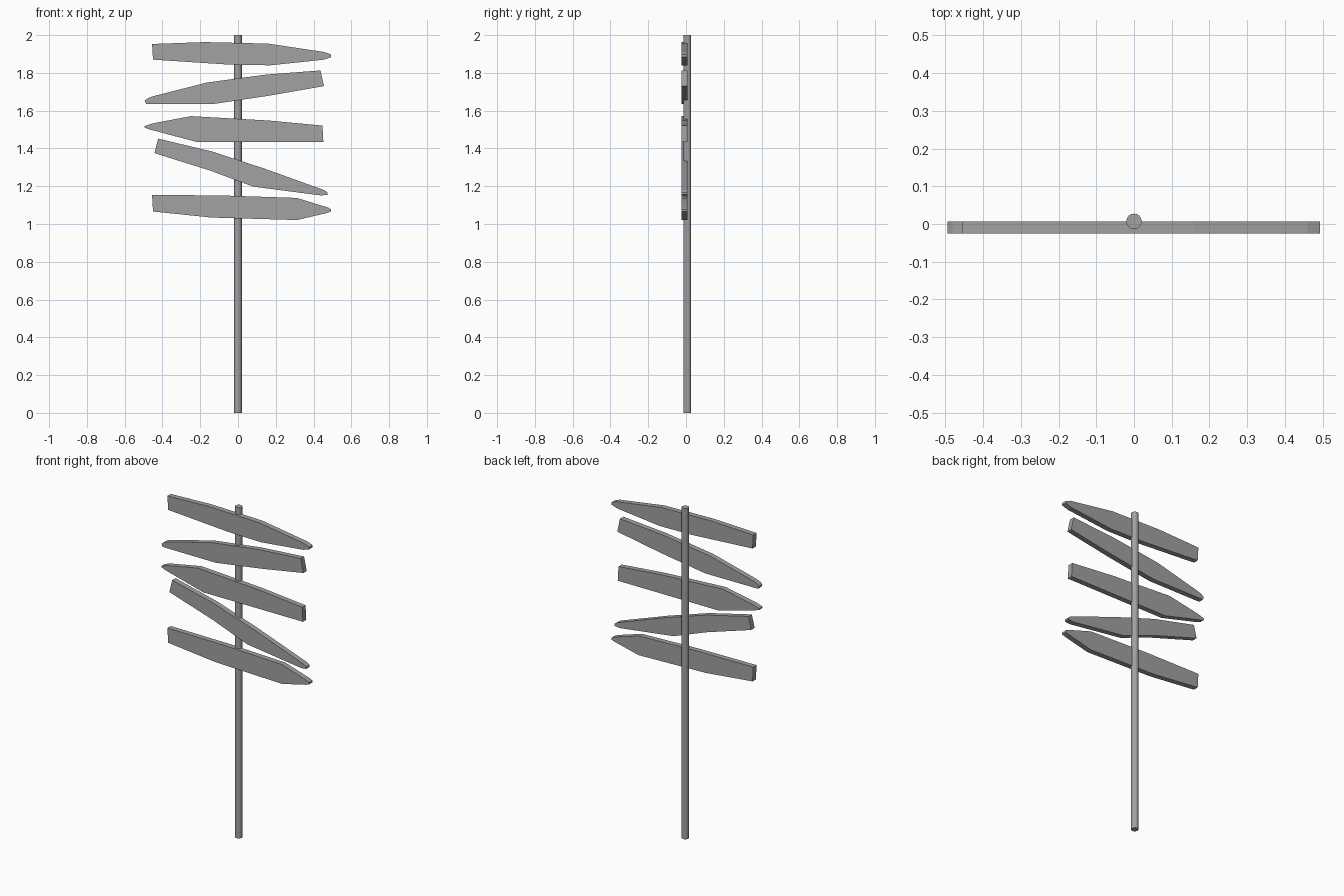
import bpy
import bmesh

cube = bpy.data.objects.get("Cube")
if cube:
    bpy.data.objects.remove(cube, do_unlink=True)

# One plain grey for the whole signpost
GREY = (0.36, 0.36, 0.36, 1.0)
grey = bpy.data.materials.new("weathered_grey")
grey.use_nodes = True
grey.diffuse_color = GREY
grey.node_tree.nodes["Principled BSDF"].inputs["Base Color"].default_value = GREY

BOARD_FRONT = -0.025
BOARD_THICKNESS = 0.032


def add_board(name, upper_edge, lower_edge):
    """Extrude a pointed plank; both edges run from the blunt end to the tip."""
    outline = upper_edge + lower_edge[::-1]
    bm = bmesh.new()
    front = bm.faces.new([bm.verts.new((x, BOARD_FRONT, z)) for x, z in outline])
    extruded = bmesh.ops.extrude_face_region(bm, geom=[front], use_keep_orig=True)
    back_verts = [g for g in extruded["geom"] if isinstance(g, bmesh.types.BMVert)]
    bmesh.ops.translate(bm, verts=back_verts, vec=(0, BOARD_THICKNESS, 0))
    bmesh.ops.recalc_face_normals(bm, faces=bm.faces)
    mesh = bpy.data.meshes.new(name)
    bm.to_mesh(mesh)
    bm.free()
    mesh.materials.append(grey)
    board = bpy.data.objects.new(name, mesh)
    bpy.context.collection.objects.link(board)
    return board


# Round post
bpy.ops.mesh.primitive_cylinder_add(
    vertices=16, radius=0.0205, depth=2, location=(0, 0.007, 1))
post = bpy.context.object
post.name = "post"
post.data.materials.append(grey)
bpy.ops.object.shade_smooth_by_angle()

# Direction boards, from the top of the post downwards
add_board(
    "top_board",
    upper_edge=[(-.455, 1.953), (-.175, 1.963), (.16, 1.955), (.46, 1.91), (.493, 1.897)],
    lower_edge=[(-.45, 1.87), (-.05, 1.844), (.17, 1.84), (.455, 1.87), (.493, 1.883)])

add_board(
    "second_board",
    upper_edge=[(.437, 1.813), (.148, 1.791), (-.164, 1.749), (-.455, 1.675), (-.481, 1.664)],
    lower_edge=[(.455, 1.73), (.169, 1.68), (-.132, 1.635), (-.487, 1.636), (-.494, 1.653)])

add_board(
    "middle_board",
    upper_edge=[(.447, 1.521), (.159, 1.548), (-.249, 1.571), (-.455, 1.532), (-.494, 1.519)],
    lower_edge=[(.452, 1.434), (-.217, 1.434), (-.466, 1.5), (-.494, 1.51)])

add_board(
    "fourth_board",
    upper_edge=[(-.423, 1.452), (-.138, 1.384), (.138, 1.294), (.455, 1.18), (.474, 1.167)],
    lower_edge=[(-.442, 1.375), (-.148, 1.283), (.08, 1.198), (.44, 1.151), (.474, 1.155)])

add_board(
    "bottom_board",
    upper_edge=[(-.455, 1.154), (-.085, 1.151), (.312, 1.138), (.476, 1.087), (.493, 1.078)],
    lower_edge=[(-.45, 1.066), (-.138, 1.034), (.312, 1.021), (.47, 1.058), (.493, 1.066)])
